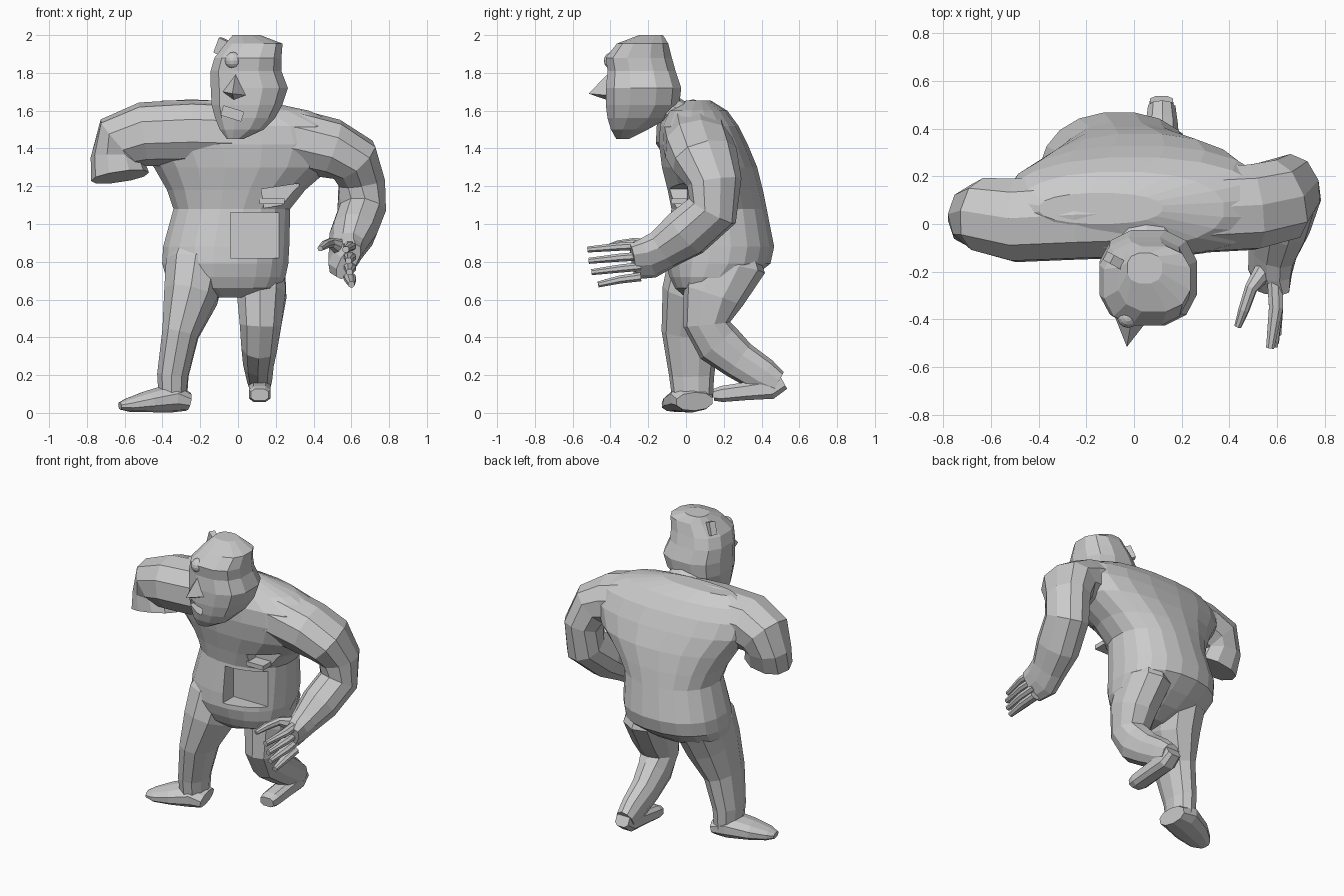
import bpy, bmesh, math
from mathutils import Vector


def finish(name, bm):
    bmesh.ops.recalc_face_normals(bm, faces=bm.faces)
    me = bpy.data.meshes.new(name)
    bm.to_mesh(me)
    bm.free()
    ob = bpy.data.objects.new(name, me)
    bpy.context.collection.objects.link(ob)
    return ob


def loft(name, rings):
    bm = bmesh.new()
    vs = [[bm.verts.new(p) for p in r] for r in rings]
    n = len(vs[0])
    for a, b in zip(vs, vs[1:]):
        for i in range(n):
            j = (i + 1) % n
            bm.faces.new((a[i], a[j], b[j], b[i]))
    bm.faces.new(vs[0][::-1])
    bm.faces.new(vs[-1])
    return finish(name, bm)


def unit_ring(n, p):
    out = []
    for i in range(n):
        a = math.tau * (i + 0.5) / n
        c, s = math.cos(a), math.sin(a)
        out.append((math.copysign(abs(c) ** (2 / p), c), math.copysign(abs(s) ** (2 / p), s)))
    return out


def stack(name, rows, n, p):
    """Horizontal rings given as z, x0, x1, y0, y1."""
    return loft(name, [[((x0 + x1) / 2 + (x1 - x0) / 2 * c, (y0 + y1) / 2 + (y1 - y0) / 2 * s, z)
                        for c, s in unit_ring(n, p)] for z, x0, x1, y0, y1 in rows])


def tube(name, pts, u, n=10, p=2.2):
    """Swept limb: x, y, z, radius along u, radius across."""
    cs = [Vector(q[:3]) for q in pts]
    u = Vector(u)
    rings = []
    for i, q in enumerate(pts):
        t = (cs[min(i + 1, len(cs) - 1)] - cs[max(i - 1, 0)]).normalized()
        u = (u - t * u.dot(t)).normalized()
        v = t.cross(u)
        rings.append([cs[i] + u * c * q[3] + v * s * q[4] for c, s in unit_ring(n, p)])
    return loft(name, rings)


def hull(name, pts):
    bm = bmesh.new()
    for q in pts:
        bm.verts.new(q)
    bmesh.ops.convex_hull(bm, input=bm.verts)
    return finish(name, bm)


def box(name, loc, size, rot=(0, 0, 0)):
    bm = bmesh.new()
    bmesh.ops.create_cube(bm, size=1)
    ob = finish(name, bm)
    ob.location, ob.scale, ob.rotation_euler = loc, size, rot
    return ob


def combine(target, other, op='DIFFERENCE'):
    m = target.modifiers.new("combine", 'BOOLEAN')
    m.operation, m.object, m.solver = op, other, 'EXACT'
    bpy.context.view_layer.objects.active = target
    bpy.ops.object.modifier_apply(modifier=m.name)
    bpy.data.objects.remove(other)


# Hunched torso
body = stack("body", [
    (0.61, -0.14, 0.02, 0.00, 0.16),
    (0.66, -0.34, 0.22, -0.06, 0.27),
    (0.72, -0.385, 0.255, -0.09, 0.36),
    (0.79, -0.405, 0.27, -0.11, 0.45),
    (0.88, -0.40, 0.275, -0.105, 0.47),
    (1.08, -0.345, 0.28, -0.08, 0.43),
    (1.18, -0.38, 0.36, -0.10, 0.41),
    (1.30, -0.45, 0.50, -0.13, 0.38),
    (1.42, -0.54, 0.58, -0.145, 0.33),
    (1.52, -0.56, 0.56, -0.14, 0.28),
    (1.60, -0.50, 0.38, -0.10, 0.22),
    (1.655, -0.40, 0.12, 0.0, 0.13)], 20, 2.25)

# Stump, shoulders and reaching arm as one sweep
arms = tube("arms", [
    (-0.625, 0.01, 1.25, 0.12, 0.155), (-0.64, 0.035, 1.35, 0.135, 0.14),
    (-0.62, 0.035, 1.43, 0.16, 0.165), (-0.50, 0.015, 1.475, 0.18, 0.17),
    (-0.25, 0.03, 1.485, 0.185, 0.175), (0.05, 0.04, 1.475, 0.185, 0.17),
    (0.30, 0.06, 1.445, 0.185, 0.165), (0.49, 0.07, 1.40, 0.185, 0.16),
    (0.61, 0.10, 1.34, 0.18, 0.145), (0.655, 0.15, 1.22, 0.145, 0.125),
    (0.655, 0.14, 1.07, 0.14, 0.125), (0.61, 0.0, 0.95, 0.14, 0.12),
    (0.58, -0.12, 0.865, 0.115, 0.09), (0.57, -0.20, 0.82, 0.12, 0.075),
    (0.585, -0.28, 0.80, 0.105, 0.045)], (0, 1, 0))

# Standing leg and turned-out foot
leg_a = tube("standing_leg", [
    (-0.19, 0.17, 1.00, 0.10, 0.13), (-0.225, 0.12, 0.78, 0.165, 0.215),
    (-0.25, 0.065, 0.62, 0.15, 0.195), (-0.305, 0.025, 0.42, 0.10, 0.155),
    (-0.345, 0.03, 0.2, 0.085, 0.12), (-0.345, 0.035, 0.05, 0.075, 0.105)], (1, 0, 0))
foot_a = tube("standing_foot", [
    (-0.265, 0.045, 0.06, 0.10, 0.05), (-0.35, 0.03, 0.08, 0.12, 0.078),
    (-0.48, -0.02, 0.06, 0.11, 0.057), (-0.58, -0.06, 0.042, 0.075, 0.037),
    (-0.625, -0.07, 0.037, 0.04, 0.02)], (0, 1, 0))

# Bent trailing leg and dragged foot
leg_b = tube("bent_leg", [
    (0.08, 0.20, 1.00, 0.10, 0.13), (0.11, 0.21, 0.77, 0.145, 0.21),
    (0.125, 0.145, 0.62, 0.135, 0.165), (0.12, 0.11, 0.47, 0.115, 0.125),
    (0.115, 0.17, 0.37, 0.10, 0.125), (0.11, 0.28, 0.28, 0.085, 0.105),
    (0.115, 0.41, 0.195, 0.07, 0.095), (0.115, 0.485, 0.155, 0.06, 0.07)], (1, 0, 0))
foot_b = tube("bent_foot", [
    (0.115, 0.515, 0.165, 0.05, 0.045), (0.115, 0.45, 0.13, 0.06, 0.06),
    (0.115, 0.32, 0.115, 0.06, 0.05), (0.115, 0.19, 0.10, 0.06, 0.045),
    (0.115, 0.145, 0.095, 0.05, 0.032)], (1, 0, 0), 8, 3)

# Fuse the body, then open the belly and rib wounds
for part in (arms, leg_a, foot_a, leg_b, foot_b):
    combine(body, part, 'UNION')
combine(body, box("belly_cutter", (0.105, -0.09, 0.94), (0.29, 0.2, 0.24)))
combine(body, box("rib_cutter", (0.23, -0.08, 1.15), (0.2, 0.17, 0.1), (0, -0.15, 0)))
box("exposed_rib", (0.18, -0.03, 1.12), (0.13, 0.1, 0.03))

# Neck and head
tube("neck", [(0.04, 0.0, 1.5, 0.14, 0.10), (0.05, -0.06, 1.59, 0.12, 0.08),
              (0.06, -0.18, 1.67, 0.11, 0.08)], (1, 0, 0))
head = stack("head", [
    (1.45, -0.06, 0.03, -0.37, -0.30),
    (1.50, -0.10, 0.14, -0.40, -0.20),
    (1.56, -0.125, 0.20, -0.42, -0.09),
    (1.63, -0.145, 0.24, -0.43, -0.03),
    (1.72, -0.15, 0.27, -0.43, -0.02),
    (1.81, -0.15, 0.235, -0.42, -0.05),
    (1.88, -0.13, 0.235, -0.43, -0.07),
    (1.955, -0.07, 0.24, -0.37, -0.09),
    (2.00, -0.03, 0.12, -0.25, -0.12)], 12, 2.5)
combine(head, box("mouth_cutter", (-0.03, -0.41, 1.585), (0.11, 0.12, 0.05), (0, 0.3, 0)))
hull("nose", [(-0.03, -0.515, 1.69), (-0.01, -0.40, 1.81), (-0.08, -0.39, 1.70),
              (0.06, -0.40, 1.68), (-0.02, -0.40, 1.65)])
box("ear", (-0.07, -0.16, 1.93), (0.09, 0.04, 0.085), (0, 0.4, -0.5))

# Bulging eye
bpy.ops.mesh.primitive_uv_sphere_add(segments=14, ring_count=8, radius=0.045,
                                     location=(-0.025, -0.39, 1.865))
bpy.context.object.name = "eye"

# Four fingers stacked vertically, and a thumb
tips = [(0.57, -0.52, 0.865), (0.585, -0.515, 0.805), (0.59, -0.50, 0.745), (0.60, -0.465, 0.68)]
for i, tip in enumerate(tips):
    tube(f"finger_{i + 1}", [(0.59, -0.24, 0.885 - 0.055 * i, 0.034, 0.025),
                             (0.595, -0.35, 0.88 - 0.058 * i, 0.032, 0.023),
                             (*tip, 0.018, 0.017)], (1, 0, 0), 8)
tube("thumb", [(0.55, -0.19, 0.87, 0.045, 0.05), (0.49, -0.27, 0.90, 0.027, 0.027),
               (0.46, -0.36, 0.89, 0.023, 0.023), (0.435, -0.43, 0.87, 0.015, 0.015)], (1, 0, 0), 8)
